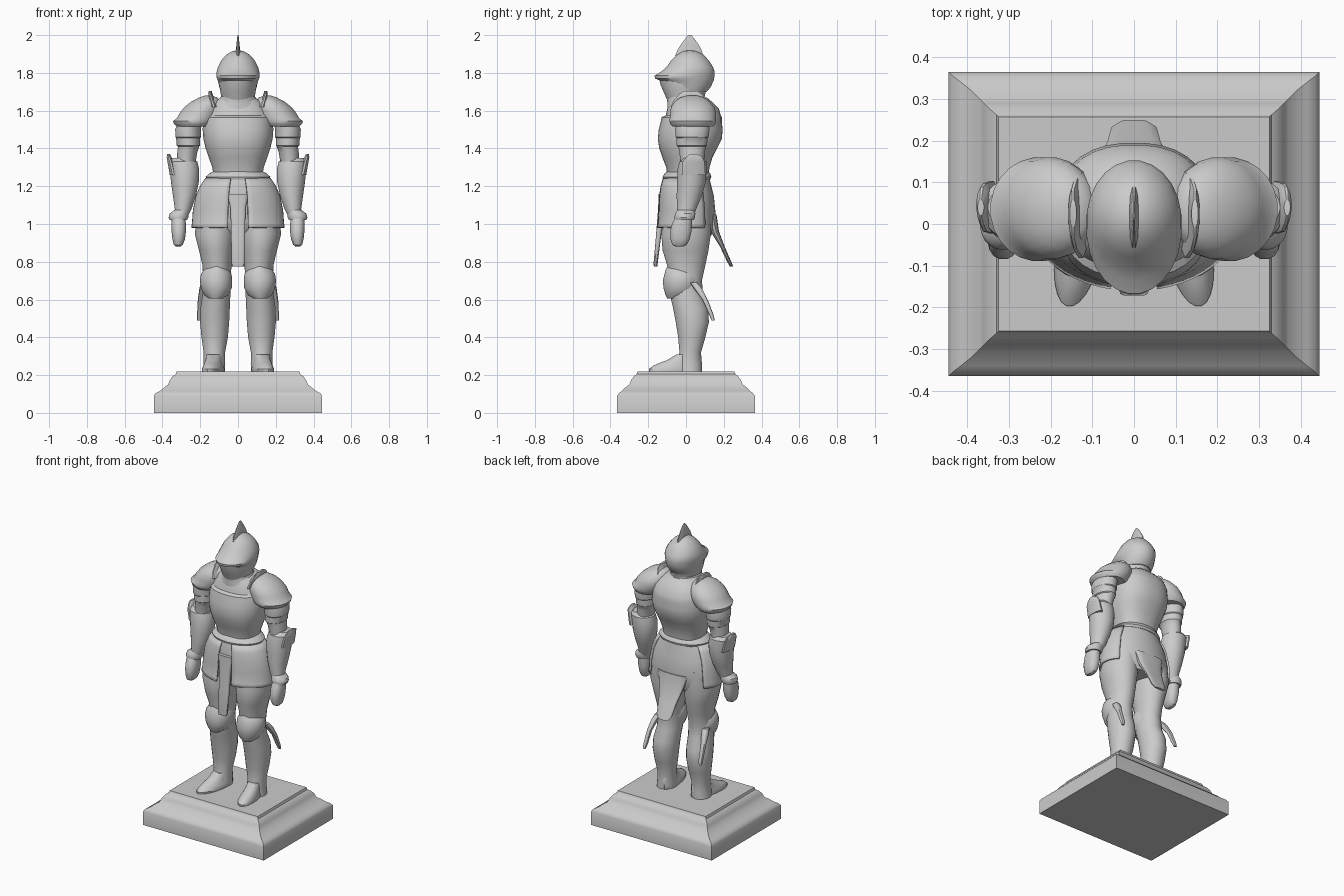
import bpy, bmesh, math
from mathutils import Vector


def loft(name, rings, n=24, arc=None, power=1.0, mirror=False, shear=0.0, thick=0.0):
    """Skin horizontal oval rings (z, x0, x1, y0, y1); arc gives an open curved plate."""
    bm = bmesh.new()
    rows = []
    for z, x0, x1, y0, y1 in rings:
        row = []
        for i in range(n + (1 if arc else 0)):
            if arc:
                a = math.radians(arc[0] + (arc[1] - arc[0]) * i / n)
            else:
                a = 2 * math.pi * (i + 0.5) / n
            c, s = math.cos(a), math.sin(a)
            c = math.copysign(abs(c) ** power, c)
            s = math.copysign(abs(s) ** power, s)
            if n == 4:
                c, s = c * math.sqrt(2), s * math.sqrt(2)
            x = (x0 + x1) / 2 + (x1 - x0) / 2 * c
            y = (y0 + y1) / 2 + (y1 - y0) / 2 * s
            row.append(bm.verts.new((x - shear * y, y, z)))
        rows.append(row)
    for a, b in zip(rows, rows[1:]):
        for i in range(n):
            j = i + 1 if arc else (i + 1) % n
            bm.faces.new((a[i], a[j], b[j], b[i]))
    if not arc:
        bm.faces.new(rows[0])
        bm.faces.new(rows[-1])
    bmesh.ops.recalc_face_normals(bm, faces=bm.faces)
    me = bpy.data.meshes.new(name)
    bm.to_mesh(me)
    bm.free()
    ob = bpy.data.objects.new(name, me)
    bpy.context.collection.objects.link(ob)
    if thick:
        m = ob.modifiers.new("thickness", 'SOLIDIFY')
        m.thickness, m.offset = thick, 0
    if mirror:
        ob.modifiers.new("mirror", 'MIRROR')
    return ob


def sym(rings):
    """Rings centred on x = 0: (z, half width, y0, y1)."""
    return [(z, -w, w, a, b) for z, w, a, b in rings]


# Stepped plinth
loft("plinth", [(z, -x, x, -y, y) for z, x, y in [
    (0, .445, .365), (.09, .445, .365), (.105, .435, .355), (.115, .415, .34),
    (.135, .39, .32), (.15, .37, .30), (.175, .36, .29), (.195, .345, .275),
    (.205, .33, .262), (.22, .325, .257)]], n=4)

# Cuirass
loft("cuirass", sym([
    (1.26, .13, -.10, .12), (1.30, .137, -.105, .125), (1.35, .155, -.125, .14),
    (1.40, .172, -.142, .165), (1.45, .184, -.15, .19), (1.50, .188, -.145, .195),
    (1.54, .185, -.135, .19), (1.565, .18, -.13, .19), (1.575, .175, -.108, .185),
    (1.61, .16, -.10, .175), (1.645, .13, -.085, .14), (1.67, .09, -.08, .11)]),
    n=32, power=.85)

# Hips, waist belt and thigh plates
loft("hips", sym([
    (1.28, .132, -.10, .12), (1.24, .168, -.115, .125), (1.15, .21, -.125, .148),
    (1.05, .228, -.125, .158), (.98, .222, -.11, .152), (.94, .17, -.07, .135)]), n=32)
loft("waist_belt", sym([
    (1.235, .165, -.12, .13), (1.25, .172, -.125, .135), (1.27, .15, -.112, .128),
    (1.28, .13, -.10, .115)]), n=32)
loft("thigh_plate", sym([
    (1.24, .168, -.12, .125), (1.2, .195, -.132, .142), (1.15, .217, -.14, .152),
    (1.07, .233, -.143, .162), (1.0, .238, -.148, .165), (.98, .242, -.155, .165)]),
    n=16, arc=(-77, 35), mirror=True, thick=.012)

# Hanging front and back flaps
loft("front_flap", sym([
    (.775, .028, -.17, -.152), (.79, .034, -.172, -.15), (.95, .037, -.158, -.13),
    (1.08, .04, -.148, -.115), (1.16, .055, -.145, -.10)]), n=16, power=.55)
loft("back_flap", sym([
    (.775, .035, .232, .25), (.80, .055, .218, .24), (.88, .065, .18, .205),
    (.96, .085, .13, .175), (1.05, .11, .10, .162)]), n=16, power=.7)

# Gorget, face guard and helmet bowl with a pointed visor
loft("gorget", sym([
    (1.61, .135, -.10, .14), (1.635, .12, -.10, .125), (1.645, .10, -.10, .11),
    (1.67, .095, -.102, .10), (1.68, .085, -.105, .10)]))
loft("face_guard", sym([
    (1.65, .085, -.098, .095), (1.70, .094, -.12, .105), (1.735, .10, -.135, .125),
    (1.775, .104, -.145, .14)]))
loft("helmet", sym([
    (1.70, .09, -.07, .11), (1.725, .10, -.10, .132), (1.76, .108, -.14, .148),
    (1.77, .113, -.165, .15), (1.785, .115, -.168, .153), (1.805, .114, -.135, .153),
    (1.83, .108, -.105, .145), (1.865, .09, -.08, .122), (1.895, .064, -.05, .095),
    (1.915, .03, -.015, .055), (1.92, .005, .01, .03)]))
loft("helmet_crest", sym([
    (1.89, .014, -.06, .095), (1.925, .011, -.045, .083), (1.955, .008, -.025, .065),
    (1.985, .005, -.002, .042), (2.0, .002, .012, .028)]), n=12)

# Shoulders: domed plates with upright neck guards
loft("shoulder_plate", [
    (1.515, .14, .325, -.07, .145), (1.53, .12, .34, -.085, .155),
    (1.545, .11, .345, -.09, .16), (1.56, .10, .325, -.087, .16),
    (1.59, .09, .308, -.085, .16), (1.62, .085, .283, -.08, .15),
    (1.65, .09, .245, -.06, .125), (1.67, .11, .205, -.03, .095),
    (1.68, .14, .175, .01, .06)], mirror=True)
loft("neck_guard", [
    (1.62, .105, .15, -.085, .13), (1.66, .125, .155, -.065, .11),
    (1.69, .135, .158, -.035, .085), (1.705, .138, .154, -.01, .06)],
    n=12, mirror=True)

# Arms: banded upper arm, flared forearm plate, elbow wing
loft("upper_arm", [
    (1.32, .225, .325, -.03, .095), (1.38, .215, .322, -.035, .10),
    (1.41, .205, .318, -.042, .107), (1.415, .20, .325, -.05, .112),
    (1.455, .20, .328, -.05, .115), (1.46, .195, .332, -.055, .12),
    (1.50, .195, .333, -.058, .125), (1.56, .19, .31, -.055, .12)], mirror=True)
loft("forearm", [
    (1.03, .27, .34, -.045, .035), (1.08, .245, .335, -.048, .055),
    (1.15, .222, .345, -.05, .085), (1.22, .207, .355, -.048, .105),
    (1.29, .205, .362, -.045, .11), (1.33, .215, .366, -.035, .108),
    (1.35, .25, .35, -.01, .09)], mirror=True)
loft("elbow_wing", [
    (1.26, .32, .362, -.025, .105), (1.33, .34, .374, -.02, .10),
    (1.355, .352, .378, 0, .09), (1.37, .36, .375, .02, .06)], n=12, mirror=True)

# Gauntlets
loft("wrist_cuff", [
    (1.02, .27, .362, -.058, .042), (1.035, .262, .368, -.062, .048),
    (1.055, .262, .362, -.058, .05), (1.075, .26, .335, -.045, .045)], mirror=True)
loft("hand", [
    (.88, .305, .33, -.055, -.015), (.89, .292, .34, -.073, .005),
    (.92, .28, .348, -.083, .02), (.96, .275, .352, -.085, .03),
    (1.0, .275, .353, -.075, .032), (1.04, .28, .35, -.055, .035)],
    n=16, power=.85, mirror=True)

# Legs, knee caps and pointed feet
loft("leg", [
    (.215, .068, .188, -.05, .085), (.26, .067, .183, -.05, .085),
    (.32, .068, .182, -.035, .08), (.40, .053, .194, -.042, .103),
    (.48, .046, .201, -.055, .122), (.55, .043, .20, -.068, .118),
    (.62, .04, .19, -.085, .092), (.70, .038, .186, -.098, .085),
    (.78, .034, .188, -.10, .103), (.86, .025, .207, -.125, .12),
    (.95, .015, .23, -.132, .133), (1.08, .02, .205, -.11, .13)], mirror=True)
loft("knee_cap", [
    (.605, .08, .155, -.10, .0), (.625, .05, .18, -.11, .04),
    (.66, .032, .197, -.12, .065), (.70, .03, .203, -.124, .07),
    (.735, .033, .197, -.115, .065), (.76, .05, .18, -.108, .05),
    (.775, .075, .15, -.10, .02)], n=20, mirror=True)
loft("foot", [
    (.215, .068, .175, -.197, .08), (.232, .065, .177, -.198, .085),
    (.25, .072, .172, -.175, .085), (.265, .078, .17, -.14, .085),
    (.28, .08, .168, -.10, .083), (.31, .08, .168, -.05, .075)],
    shear=.17, mirror=True)

# Loose straps behind the knees
loft("knee_strap", [
    (.49, .198, .216, .135, .152), (.52, .19, .217, .122, .146),
    (.60, .183, .213, .085, .115), (.66, .165, .205, .04, .085),
    (.69, .155, .195, .02, .06)], n=12, power=.7, mirror=True)

# Smooth armour, sharp rims
for ob in bpy.context.scene.objects:
    ob.select_set(True)
    bpy.context.view_layer.objects.active = ob
bpy.ops.object.shade_smooth_by_angle(angle=math.radians(35))
